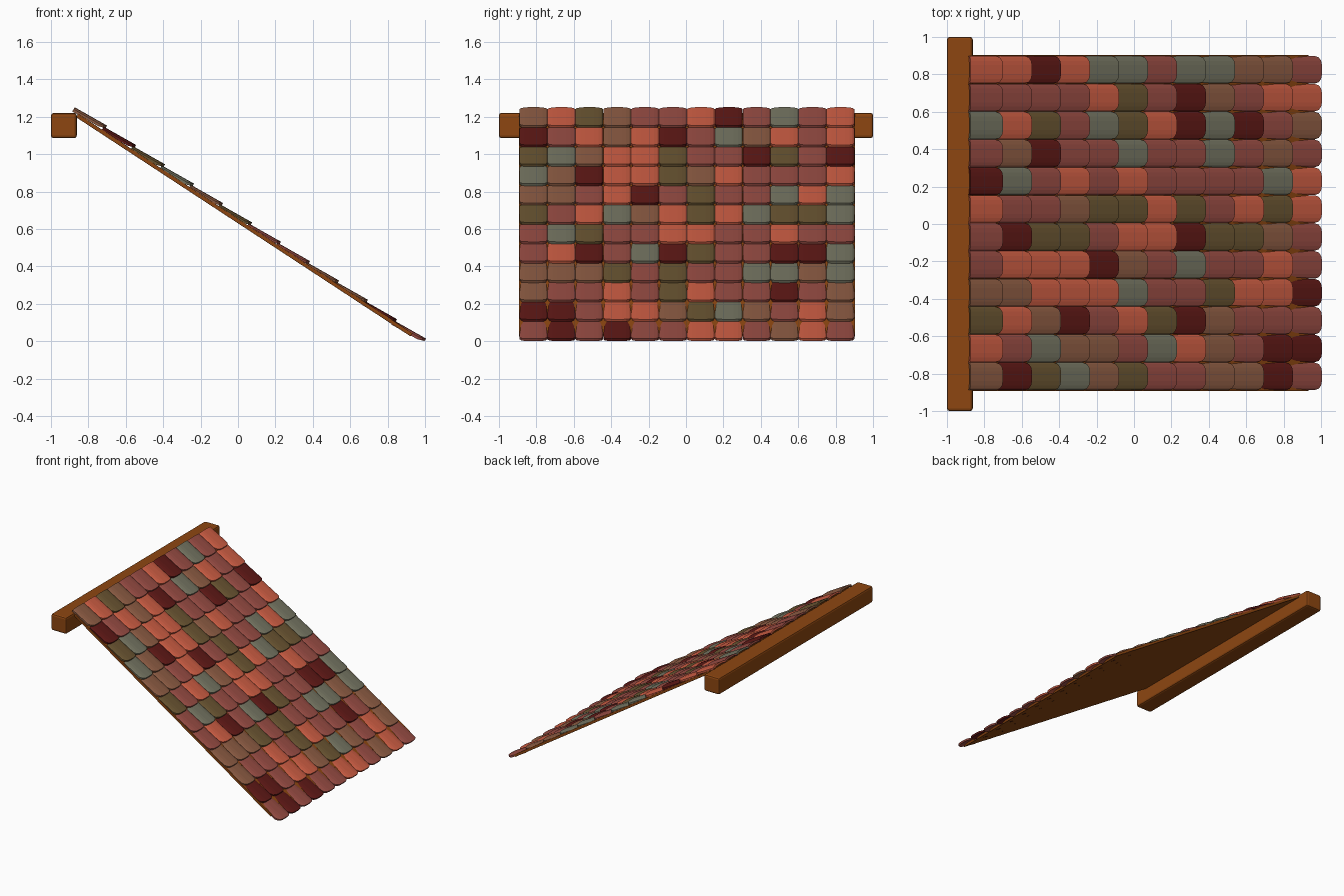
import bpy, bmesh, math

if "Cube" in bpy.data.objects:
    bpy.data.objects.remove(bpy.data.objects["Cube"])

def material(name, rgb):
    m = bpy.data.materials.new(name)
    m.diffuse_color = (*[(c / 255) ** 2.2 for c in rgb], 1)
    m.use_nodes = True
    m.node_tree.nodes["Principled BSDF"].inputs["Base Color"].default_value = m.diffuse_color
    return m

def make_object(name, bm, mats):
    bmesh.ops.recalc_face_normals(bm, faces=bm.faces)
    me = bpy.data.meshes.new(name)
    bm.to_mesh(me)
    bm.free()
    for m in mats:
        me.materials.append(m)
    ob = bpy.data.objects.new(name, me)
    bpy.context.collection.objects.link(ob)
    return ob

def prism(name, profile, y0, y1, mat, bevel):
    """Extrude an x-z profile along y."""
    bm = bmesh.new()
    a = [bm.verts.new((x, y0, z)) for x, z in profile]
    b = [bm.verts.new((x, y1, z)) for x, z in profile]
    bm.faces.new(a)
    bm.faces.new(b)
    n = len(a)
    for i in range(n):
        j = (i + 1) % n
        bm.faces.new((a[i], a[j], b[j], b[i]))
    ob = make_object(name, bm, [mat])
    mod = ob.modifiers.new("soft_edges", "BEVEL")
    mod.width = bevel
    mod.segments = 2
    return ob

wood = material("wood", (140, 72, 24))
palette = {
    "C": material("coral", (200, 92, 68)),
    "M": material("mauve_red", (148, 76, 68)),
    "B": material("clay_brown", (138, 91, 68)),
    "O": material("olive", (104, 84, 52)),
    "G": material("grey_green", (114, 114, 96)),
    "D": material("dark_red", (94, 30, 28)),
}
keys = list(palette)

# Ridge beam
prism("ridge_beam", [(-1, 1.085), (-0.862, 1.085), (-0.862, 1.22), (-1, 1.22)],
      -1, 1, wood, 0.014)

# Sloping roof board
prism("roof_board", [(-0.865, 1.197), (0.922, 0.026), (0.933, 0.042), (-0.855, 1.215)],
      -0.893, 0.903, wood, 0.002)

# Shingle colours, ridge to eave, each row from -y to +y
rows = ["BCOBMMCDMGMC", "DMCBCDMGBCMC", "OGBCCOMMDOMD", "GBDCCOBCMMMC",
        "BBMCDMOMMGCG", "OMCGBCOCGOOG", "MGOMMCCMMCMM", "MCDMGDOMMDDG",
        "BBBOMOMMGGBG", "BMMCMOCMMDMB", "DDMCCBOGBMCB", "MDMDMMCCMBCM"]

# Shingle cross-section: offset across, arch height, shortening of the rounded tail
section = [(-0.0742, 0.0, 0.040), (-0.066, 0.006, 0.016), (-0.048, 0.010, 0.004),
           (-0.025, 0.012, 0.0), (0.025, 0.012, 0.0), (0.048, 0.010, 0.004),
           (0.066, 0.006, 0.016), (0.0742, 0.0, 0.040)]
TILT = math.radians(29.5)
CA, SA = math.cos(TILT), math.sin(TILT)
LENGTH, THICK, PITCH = 0.199, 0.014, 0.149

def add_shingle(bm, hx, hz, y, mat_index):
    def vert(u, v, w):
        return bm.verts.new((hx + u * CA + w * SA, y + v, hz - u * SA + w * CA))
    # four rails: head bottom, tail bottom, tail top, head top
    rails = [[vert(0, v, w) for v, w, c in section],
             [vert(LENGTH - c, v, w) for v, w, c in section],
             [vert(LENGTH - c, v, w + THICK) for v, w, c in section],
             [vert(0, v, w + THICK) for v, w, c in section]]
    faces = []
    for k in range(4):
        p, q = rails[k], rails[(k + 1) % 4]
        for i in range(len(section) - 1):
            faces.append(bm.faces.new((p[i], p[i + 1], q[i + 1], q[i])))
    for e in (0, -1):
        faces.append(bm.faces.new([r[e] for r in rails]))
    for f in faces:
        f.material_index = mat_index

# Twelve overlapping courses of shingles
for r, colours in enumerate(rows):
    bm = bmesh.new()
    for c, key in enumerate(colours):
        add_shingle(bm, -0.886 + r * 0.155, 1.228 - r * 0.1035,
                    0.005 + (c - 5.5) * PITCH, keys.index(key))
    make_object(f"shingle_row_{r + 1}", bm, palette.values())
